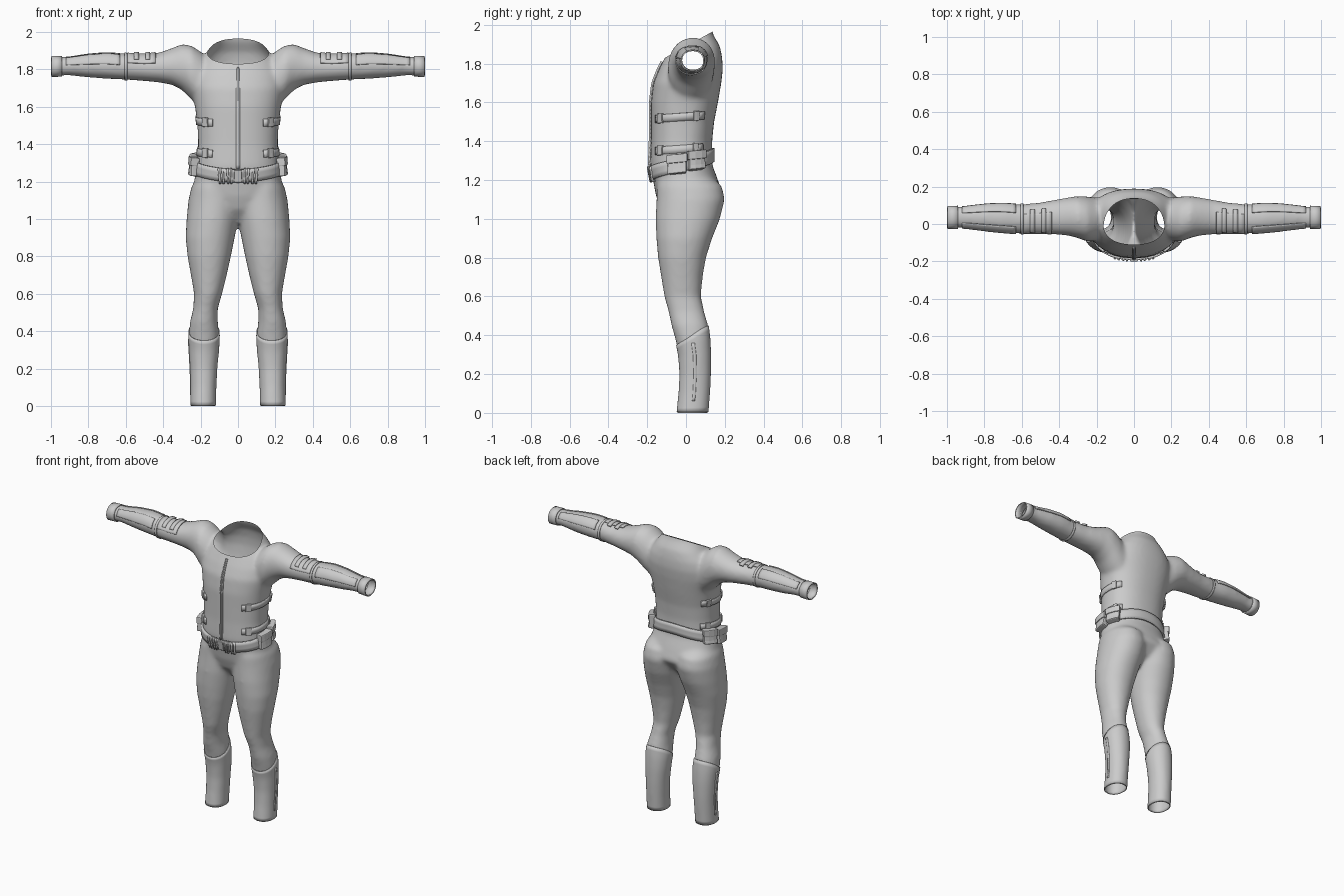
import bpy, bmesh
from math import sin, cos, pi, radians, copysign
from mathutils import Vector
from mathutils.bvhtree import BVHTree

cube = bpy.data.objects.get("Cube")
if cube:
    bpy.data.objects.remove(cube, do_unlink=True)

fabric = bpy.data.materials.new("light grey fabric")
fabric.use_nodes = True
GREY = (0.6, 0.6, 0.6, 1)
fabric.diffuse_color = GREY
fabric.node_tree.nodes["Principled BSDF"].inputs["Base Color"].default_value = GREY

# Torso sections: height, half width, front y, back y
TORSO = [(.98, .07, -.07, .06), (1.05, .2, -.13, .14), (1.12, .25, -.155, .19), (1.2, .235, -.17, .165),
         (1.28, .22, -.185, .135), (1.4, .213, -.18, .135), (1.5, .217, -.18, .145),
         (1.6, .23, -.18, .165), (1.7, .25, -.168, .182), (1.77, .245, -.14, .19),
         (1.83, .22, -.11, .187), (1.89, .17, -.08, .175), (1.95, .125, -.055, .14), (2.03, .11, -.04, .12)]
# Leg sections: height, inner x, outer x, front y, back y
LEG = [(-.04, .122, .252, -.05, .11), (.1, .12, .25, -.035, .12), (.2, .115, .252, -.03, .125),
       (.3, .105, .258, -.037, .126), (.38, .1, .263, -.055, .122), (.45, .108, .257, -.075, .115),
       (.52, .108, .24, -.09, .095), (.6, .085, .235, -.112, .077), (.7, .06, .252, -.128, .086),
       (.8, .038, .27, -.144, .103), (.9, .018, .28, -.153, .135), (1, -.002, .275, -.157, .175),
       (1.1, -.015, .265, -.152, .2), (1.17, .0, .25, -.15, .185), (1.24, .03, .21, -.13, .1)]
# Arm sections: x, front y, back y, bottom z, top z
ARM = [(.14, -.06, .13, 1.6, 1.84), (.2, -.09, .14, 1.6, 1.895), (.25, -.095, .147, 1.64, 1.928),
       (.3, -.075, .15, 1.69, 1.935), (.35, -.062, .142, 1.717, 1.915), (.42, -.056, .13, 1.73, 1.89),
       (.5, -.052, .115, 1.738, 1.88), (.6, -.052, .105, 1.745, 1.885), (.7, -.046, .113, 1.75, 1.893),
       (.8, -.035, .108, 1.757, 1.885), (.9, -.022, .095, 1.768, 1.868), (1.04, -.024, .09, 1.763, 1.865)]


def loft(bm, sections, place, power=1.0, sides=40):
    """Closed tube through oval sections."""
    rings = []
    for t, a0, a1, b0, b1 in sections:
        ring = []
        for i in range(sides):
            c, s = cos(2 * pi * i / sides), sin(2 * pi * i / sides)
            c, s = copysign(abs(c) ** power, c), copysign(abs(s) ** power, s)
            ring.append(bm.verts.new(place(t, (a0 + a1 + (a1 - a0) * c) / 2, (b0 + b1 + (b1 - b0) * s) / 2)))
        rings.append(ring)
    for lo, hi in zip(rings, rings[1:]):
        for i in range(sides):
            j = (i + 1) % sides
            bm.faces.new((lo[i], lo[j], hi[j], hi[i]))
    bm.faces.new(rings[0])
    bm.faces.new(rings[-1])


def add_object(name, bm):
    mesh = bpy.data.meshes.new(name)
    bm.to_mesh(mesh)
    mesh.materials.append(fabric)
    obj = bpy.data.objects.new(name, mesh)
    bpy.context.collection.objects.link(obj)
    return obj


# Suit body: tubes fused into one smooth skin
bm = bmesh.new()
loft(bm, [(z, -w, w, f, b) for z, w, f, b in TORSO], lambda t, a, b: (a, b, t), 0.88)
for side in (1, -1):
    loft(bm, LEG, lambda t, a, b: (side * a, b, t), 0.95)
    loft(bm, ARM, lambda t, a, b: (side * t, a, b), 0.95)
bmesh.ops.recalc_face_normals(bm, faces=bm.faces)
suit = add_object("suit_body", bm)
bm.free()
fuse = suit.modifiers.new("fuse", "REMESH")
fuse.mode, fuse.voxel_size = "VOXEL", 0.012
soften = suit.modifiers.new("soften", "SMOOTH")
soften.factor, soften.iterations = 0.5, 12
graph = bpy.context.evaluated_depsgraph_get()
bm = bmesh.new()
bm.from_mesh(bpy.data.meshes.new_from_object(suit.evaluated_get(graph)))
suit.modifiers.clear()
skin = BVHTree.FromBMesh(bm)


# Openings at cuffs, ankles and neck
def cut(co, no, keep=lambda f: True):
    faces = [f for f in bm.faces if keep(f)]
    geom = set(faces)
    for f in faces:
        geom.update(f.verts)
        geom.update(f.edges)
    bmesh.ops.bisect_plane(bm, geom=list(geom), plane_co=co, plane_no=no)
    out = [f for f in bm.faces if keep(f) and (f.calc_center_median() - Vector(co)).dot(Vector(no)) > 0]
    bmesh.ops.delete(bm, geom=out, context="FACES")


cut((1, 0, 0), (1, 0, 0))
cut((-1, 0, 0), (-1, 0, 0))
cut((0, 0, 0), (0, 0, -1))
cut((0, 0, 1.89), (0, -.55, 1),
    lambda f: abs(f.calc_center_median().x) < .17 and f.calc_center_median().z > 1.75)
bm.to_mesh(suit.data)
bm.free()
for poly in suit.data.polygons:
    poly.use_smooth = True
    poly.material_index = 0


def middle(sections, t):
    """Centre of a limb at position t."""
    for p, q in zip(sections, sections[1:]):
        if p[0] <= t <= q[0]:
            k = (t - p[0]) / (q[0] - p[0])
            m = [u + (v - u) * k for u, v in zip(p, q)]
            return (m[1] + m[2]) / 2, (m[3] + m[4]) / 2


def torso_ray(a, t):
    return Vector((0, -.02, t)), Vector((sin(a), -cos(a), 0))


def leg_ray(a, t):
    return Vector((*middle(LEG, t), t)), Vector((sin(a), -cos(a), 0))


def arm_ray(a, t):      # angle 0 is up, 90 is forward
    return Vector((t, *middle(ARM, t))), Vector((0, -sin(a), cos(a)))


def wrap(name, ray, angles, span, thick, mirror=True, tilt=0.0, bevel=0.0):
    """Raised panel hugging the skin; tilt lifts it towards the back."""
    a0, a1 = map(radians, angles)
    nu = max(2, int((a1 - a0) / radians(6)))
    nv = max(1, int((span[1] - span[0]) / .02))
    bm = bmesh.new()
    grid = []
    for i in range(nu + 1):
        row = []
        for j in range(nv + 1):
            a = a0 + (a1 - a0) * i / nu
            t = span[0] + (span[1] - span[0]) * j / nv
            if tilt:
                t += tilt * (1 - cos(a)) / 2 * (j / nv if ray is leg_ray else 1)
            start, way = ray(a, t)
            hit = skin.ray_cast(start, way)[0] or start + way * .1
            row.append(bm.verts.new(hit + way * thick / 2))
        grid.append(row)
    for p, q in zip(grid, grid[1:]):
        for j in range(nv):
            bm.faces.new((p[j], q[j], q[j + 1], p[j + 1]))
    bmesh.ops.remove_doubles(bm, verts=bm.verts, dist=1e-4)
    bmesh.ops.recalc_face_normals(bm, faces=bm.faces)
    for f in bm.faces:
        f.smooth = bevel == 0
    obj = add_object(name, bm)
    bm.free()
    shell = obj.modifiers.new("thickness", "SOLIDIFY")
    shell.thickness, shell.offset = thick, 0
    if bevel:
        edge = obj.modifiers.new("bevel", "BEVEL")
        edge.width, edge.segments = bevel, 2
    if mirror:
        obj.modifiers.new("mirror", "MIRROR").use_mirror_merge = False
    return obj


# Zip down the chest
wrap("zip_tape", torso_ray, (-3.6, 3.6), (1.27, 1.81), .006, False)
wrap("zip_teeth", torso_ray, (-1.2, 1.2), (1.27, 1.81), .012, False)

# Belt with front loops and hip pouches
wrap("belt", torso_ray, (0, 360), (1.195, 1.265), .012, False, .1)
wrap("belt_buckle", torso_ray, (-7, 7), (1.2, 1.262), .02, False, 0, .003)
for n, angle in enumerate((11, 17, 25, 31)):
    wrap(f"belt_loop_{n}", torso_ray, (angle, angle + 3), (1.19, 1.27), .02)
for n, (a0, a1, z) in enumerate(((73, 95, 1.21), (98, 119, 1.22))):
    wrap(f"hip_pouch_{n}", torso_ray, (a0, a1), (z, z + .095), .042, True, .05, .007)
    wrap(f"pouch_flap_{n}", torso_ray, (a0 - 1, a1 + 1), (z + .055, z + .1), .048, True, .05, .005)

# Waist and rib straps with buckles
for part, z in (("rib", 1.49), ("waist", 1.325)):
    wrap(part + "_strap", torso_ray, (45, 122), (z, z + .04), .007, True, .03)
    wrap(part + "_front_buckle", torso_ray, (52, 62), (z - .004, z + .046), .014, True, .03, .003)
    wrap(part + "_back_buckle", torso_ray, (105, 113), (z - .004, z + .046), .014, True, .03, .003)

# Sleeves: elbow band, upper arm tabs, forearm panels, cuffs
wrap("elbow_band", arm_ray, (0, 360), (.592, .606), .005)
wrap("upper_arm_plate", arm_ray, (-20, 75), (.44, .59), .006)
for n, x in enumerate((.47, .53)):
    wrap(f"upper_arm_tab_{n}", arm_ray, (-35, 60), (x, x + .025), .012)
wrap("forearm_front_panel", arm_ray, (35, 85), (.63, .92), .006)
wrap("forearm_back_panel", arm_ray, (-75, -25), (.63, .92), .006)
wrap("cuff", arm_ray, (0, 360), (.94, .998), .007)

# Lower leg gaiters, higher behind the knee
wrap("gaiter", leg_ray, (0, 360), (.004, .35), .005, True, .1)
wrap("gaiter_side_seam", leg_ray, (84, 96), (.06, .36), .008)
